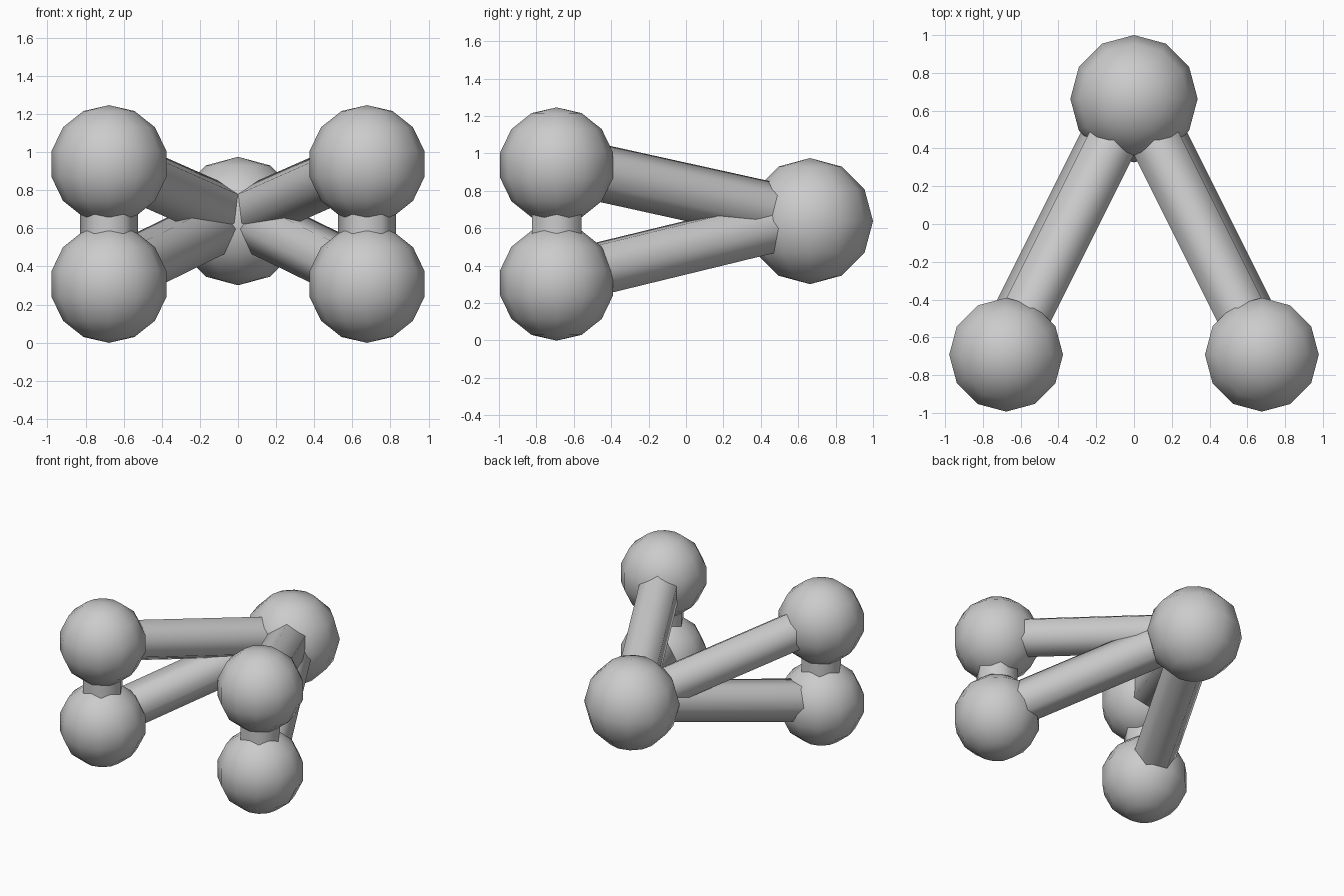
import bpy
import math
from mathutils import Vector, Matrix

cube = bpy.data.objects.get("Cube")
if cube:
    bpy.data.objects.remove(cube, do_unlink=True)

# One plain grey for everything
grey = bpy.data.materials.new("plain grey")
grey.use_nodes = True
colour = (0.6, 0.6, 0.6, 1)
grey.diffuse_color = colour
grey.node_tree.nodes["Principled BSDF"].inputs["Base Color"].default_value = colour


def finish(name):
    obj = bpy.context.object
    obj.name = name
    obj.data.materials.append(grey)
    bpy.ops.object.shade_smooth_by_angle(angle=math.radians(65))


def ball(name, centre, radius, rings):
    bpy.ops.mesh.primitive_uv_sphere_add(
        segments=12, ring_count=rings, radius=radius, location=centre)
    finish(name)


def rod(name, start, end, corner):
    """Six-sided rod with one corner turned towards the given direction."""
    axis = end - start
    z = axis.normalized()
    y = (corner - z * corner.dot(z)).normalized()
    turn = Matrix((y.cross(z), y, z)).transposed()
    bpy.ops.mesh.primitive_cylinder_add(
        vertices=6, radius=0.153, depth=axis.length,
        location=(start + end) / 2, rotation=turn.to_euler())
    finish(name)


# Large ball at the back where all the rods meet
hub = Vector((0, 0.663, 0.638))
ball("back_ball", hub, 0.337, 6)

# A stacked pair of front balls on each side, joined by a neck
for side, sx in (("left", 1), ("right", -1)):
    low = Vector((sx * 0.677, -0.692, 0.308))
    high = Vector((sx * 0.677, -0.692, 0.937))
    outward = Vector((sx * 0.89, 0.45, 0))
    up = Vector((0, 0, 1))
    ball(f"{side}_lower_ball", low, 0.309, 7)
    ball(f"{side}_upper_ball", high, 0.309, 7)

    # The lower rod sits slightly high and outward of the ball centres
    shift = outward * 0.02 + up * 0.022
    rod(f"{side}_lower_rod", low + shift, hub + shift, outward)
    rod(f"{side}_upper_rod", high + up * 0.01, hub + up * 0.01, up)
    rod(f"{side}_neck", low, high, Vector((1, 0, 0)))
